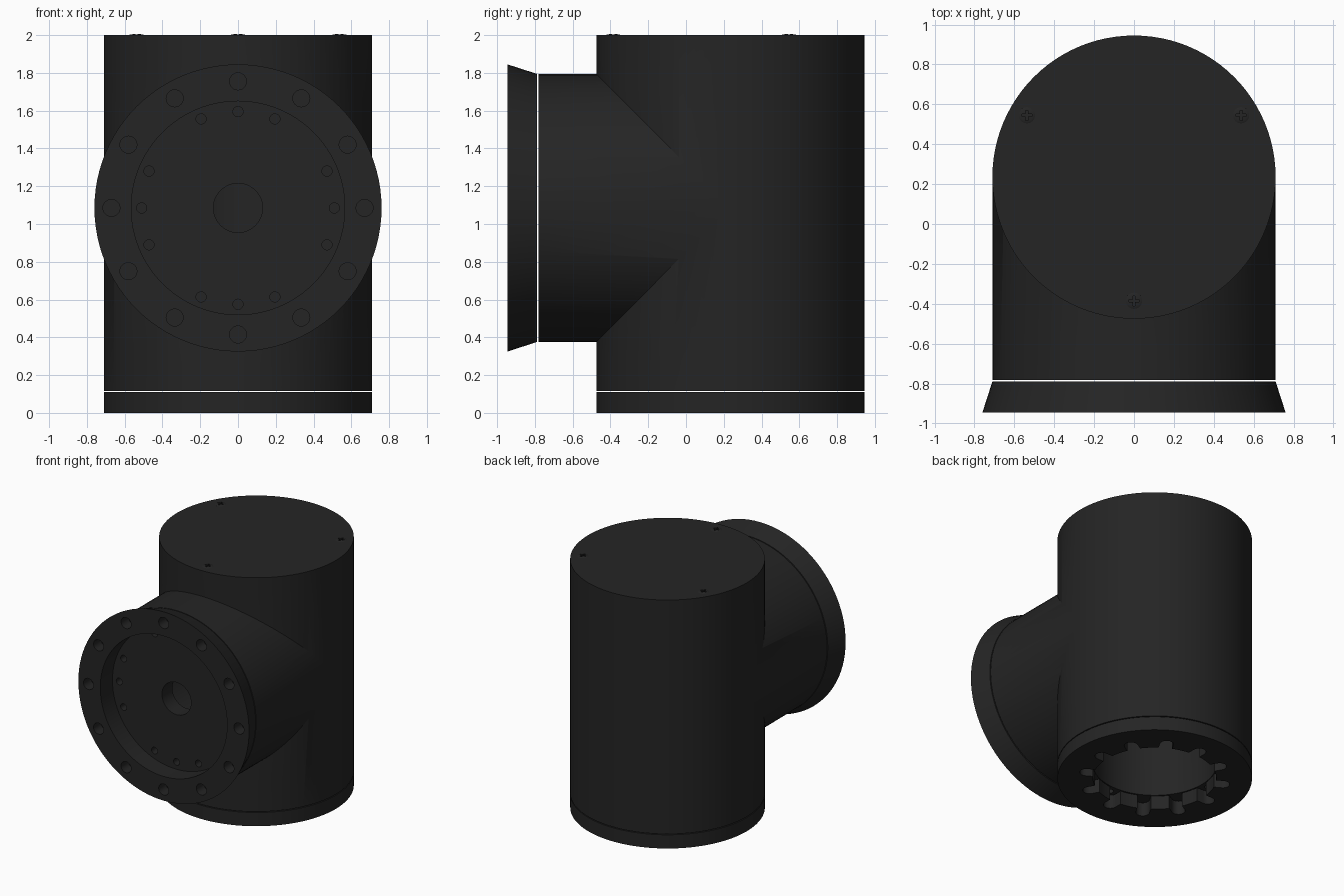
import bpy, bmesh
from math import sin, cos, pi, radians
from mathutils import Matrix, Vector

if "Cube" in bpy.data.objects:
    bpy.data.objects.remove(bpy.data.objects["Cube"])

R, CY, PZ = 0.71, 0.235, 1.085      # pipe radius, vertical axis y, branch axis z
SEG = 96
FRONT = Matrix.Translation((0, 0, PZ)) @ Matrix.Rotation(radians(90), 4, 'X')  # local z -> -y
UP = Matrix.Translation((0, CY, 0))

dark = bpy.data.materials.new("dark_plastic")
dark.diffuse_color = (0.018, 0.018, 0.018, 1)
dark.use_nodes = True
dark.node_tree.nodes["Principled BSDF"].inputs["Base Color"].default_value = dark.diffuse_color


def finish(name, bm, frame):
    bmesh.ops.recalc_face_normals(bm, faces=bm.faces)
    bm.transform(frame)
    me = bpy.data.meshes.new(name)
    bm.to_mesh(me)
    bm.free()
    ob = bpy.data.objects.new(name, me)
    me.materials.append(dark)
    bpy.context.collection.objects.link(ob)
    return ob


def prism(bm, pts, z0, z1):
    f = bm.faces.new([bm.verts.new((x, y, z0)) for x, y in pts])
    ext = bmesh.ops.extrude_face_region(bm, geom=[f])
    bmesh.ops.translate(bm, vec=(0, 0, z1 - z0),
                        verts=[v for v in ext["geom"] if isinstance(v, bmesh.types.BMVert)])


def circle(r, n=SEG, c=(0, 0)):
    return [(c[0] + r * cos(2 * pi * i / n), c[1] + r * sin(2 * pi * i / n)) for i in range(n)]


def cylinder(name, r, z0, z1, frame, n=SEG):
    bm = bmesh.new()
    prism(bm, circle(r, n), z0, z1)
    return finish(name, bm, frame)


def holes(name, r, ring, degrees, z0, z1, frame):
    bm = bmesh.new()
    for d in degrees:
        a = radians(d)
        prism(bm, circle(r, 24, (ring * cos(a), ring * sin(a))), z0, z1)
    return finish(name, bm, frame)


def lathe(name, profile, frame):
    bm = bmesh.new()
    rings = [[bm.verts.new((r * cos(2 * pi * i / SEG), r * sin(2 * pi * i / SEG), z))
              for i in range(SEG)] for r, z in profile]
    for a, b in zip(rings, rings[1:] + rings[:1]):
        for i in range(SEG):
            j = (i + 1) % SEG
            bm.faces.new((a[i], a[j], b[j], b[i]))
    return finish(name, bm, frame)


def boolean(ob, tool, op='DIFFERENCE'):
    tool.hide_render = True
    m = ob.modifiers.new("bool", 'BOOLEAN')
    m.object, m.operation, m.solver = tool, op, 'EXACT'
    bpy.context.view_layer.objects.active = ob
    bpy.ops.object.modifier_apply(modifier=m.name)
    bpy.data.objects.remove(tool)


# tee body: upright pipe joined to the front branch
body = cylinder("tee_body", R, 0.117, 2.0, UP)
boolean(body, cylinder("branch", R - 0.001, -0.2, 0.782, FRONT), 'UNION')

# hollow interior: open at the bottom, small port at the front
bore = cylinder("bore", 0.45, 0.0, 1.85, UP)
boolean(bore, cylinder("branch_bore", 0.44, -0.2, 0.65, FRONT), 'UNION')
boolean(body, bore)
boolean(body, cylinder("front_port", 0.13, 0.3, 0.9, FRONT, 48))

# small bolt holes in both pipe ends
small = [q + d for q in (0, 90, 180, 270) for d in (-22.5, 0, 22.5)]
boolean(body, holes("end_holes", 0.027, 0.51, small, 0.70, 0.9, FRONT))
boolean(body, holes("base_holes", 0.027, 0.51, small, 0.0, 0.20, UP))

# low domed screw heads with cross recesses on the top
spots = [Vector((0.62 * cos(radians(d)), 0.62 * sin(radians(d)), 0)) for d in (30, 150, 270)]
bm = bmesh.new()
for s in spots:
    bmesh.ops.create_uvsphere(bm, u_segments=24, v_segments=12, radius=0.042,
                              matrix=Matrix.Translation(s + Vector((0, 0, 1.998)))
                              @ Matrix.Diagonal((1, 1, 0.19, 1)))
boolean(body, finish("screw_heads", bm, UP), 'UNION')
bm = bmesh.new()
a, b = 0.025, 0.006
cross = [(a, -b), (a, b), (b, b), (b, a), (-b, a), (-b, b),
         (-a, b), (-a, -b), (-b, -b), (-b, -a), (b, -a), (b, -b)]
for s in spots:
    prism(bm, [(s.x + x, s.y + y) for x, y in cross], 1.96, 2.1)
boolean(body, finish("cross_recess", bm, UP))

# flared front flange with twelve bolt holes
flange = lathe("front_flange", [(0.565, 0.79), (R, 0.79), (0.76, 0.945), (0.565, 0.945)], FRONT)
boolean(flange, holes("flange_holes", 0.045, 0.67, range(0, 360, 30), 0.85, 1.1, FRONT))

# bottom ring with twelve round-ended slots around its opening
base = cylinder("base_ring", R, 0.0, 0.11, UP)
outline = []
for k in range(12):
    rot = Matrix.Rotation(k * pi / 6, 2)
    w = 0.05
    local = [(0.447, -w)]
    local += [(0.505 + w * cos(t), w * sin(t)) for t in [-pi / 2 + pi * i / 10 for i in range(11)]]
    local += [(0.447, w)]
    local += [(0.45 * cos(radians(g)), 0.45 * sin(radians(g))) for g in (10, 15, 20)]
    outline += [tuple(rot @ Vector(p)) for p in local]
bm = bmesh.new()
prism(bm, outline, -0.1, 0.3)
boolean(base, finish("slotted_opening", bm, UP))

# smooth curved walls, crisp rims
bpy.ops.object.select_all(action='DESELECT')
for ob in (body, flange, base):
    ob.select_set(True)
bpy.context.view_layer.objects.active = body
bpy.ops.object.shade_smooth_by_angle(angle=radians(30))
